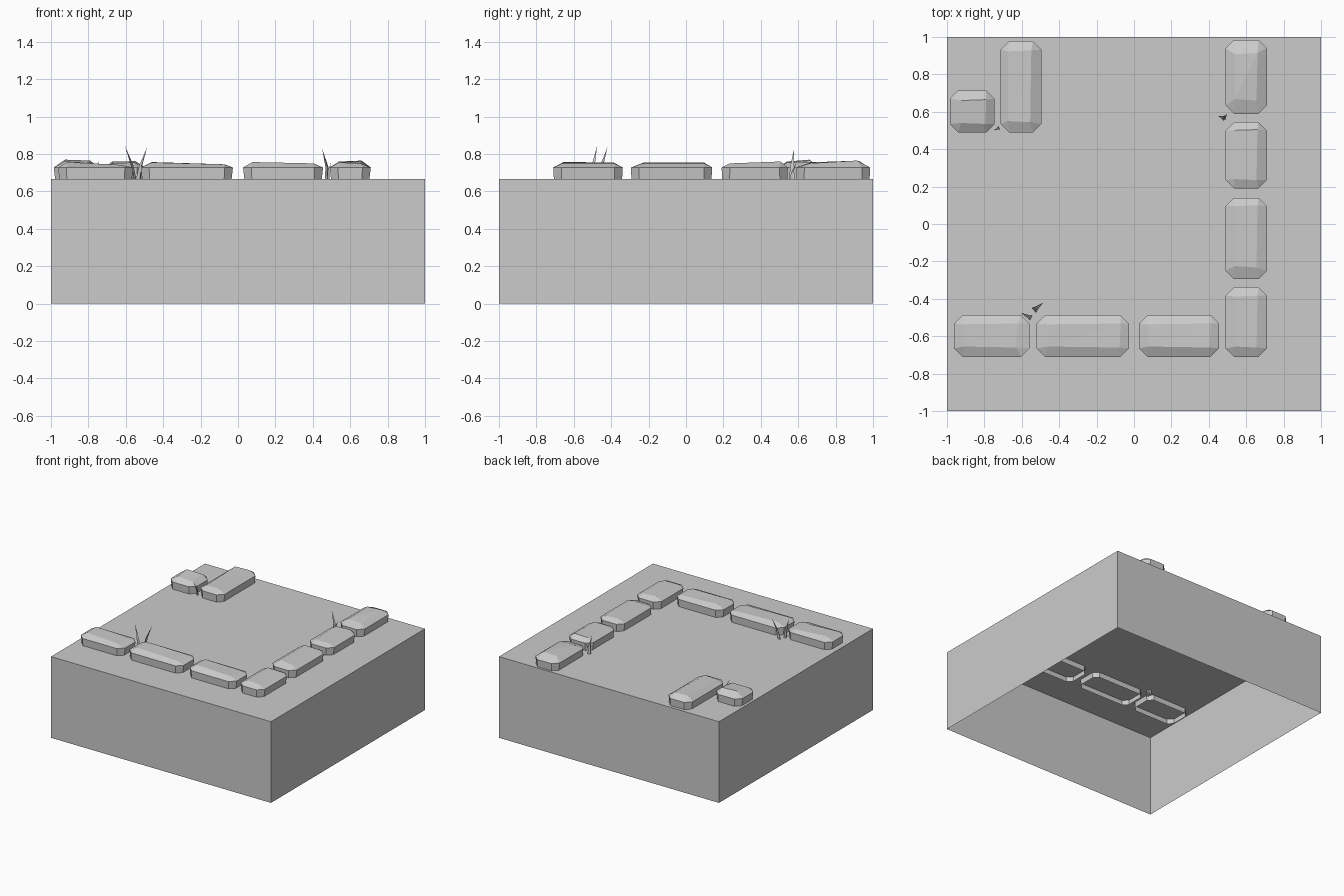
import bpy, bmesh
from mathutils import Vector

if "Cube" in bpy.data.objects:
    bpy.data.objects.remove(bpy.data.objects["Cube"])

grey = bpy.data.materials.new("plain_grey")
grey.use_nodes = True
colour = (0.6, 0.6, 0.6, 1)
grey.diffuse_color = colour
grey.node_tree.nodes["Principled BSDF"].inputs["Base Color"].default_value = colour

GROUND = 0.667


def finish(bm, name):
    bmesh.ops.recalc_face_normals(bm, faces=bm.faces)
    mesh = bpy.data.meshes.new(name)
    bm.to_mesh(mesh)
    bm.free()
    mesh.materials.append(grey)
    obj = bpy.data.objects.new(name, mesh)
    bpy.context.collection.objects.link(obj)
    return obj


# Ground block, open underneath
bm = bmesh.new()
bmesh.ops.create_cube(bm, size=1)
for v in bm.verts:
    v.co = Vector((v.co.x * 2, v.co.y * 2, (v.co.z + 0.5) * GROUND))
bm.faces.ensure_lookup_table()
bmesh.ops.delete(bm, geom=[min(bm.faces, key=lambda f: f.calc_center_median().z)],
                 context='FACES_ONLY')
finish(bm, "ground_block")


def octagon(x0, x1, y0, y1, c):
    """Rectangle with cut corners, two points per corner."""
    return [(x0, y0 + c), (x0 + c, y0), (x1 - c, y0), (x1, y0 + c),
            (x1, y1 - c), (x1 - c, y1), (x0 + c, y1), (x0, y1 - c)]


def stone(name, x0, x1, y0, y1, insets, heights):
    """Hollow paving stone: flared wall, cut corners and a sloped four-cornered cap.
    insets: left, right, front, back; heights: the cap corners, anticlockwise."""
    bm = bmesh.new()
    t = 0.012
    low = [bm.verts.new((x, y, 0.625))
           for x, y in octagon(x0 + t, x1 - t, y0 + t / 2, y1 - t / 2, 0.036)]
    rim = [bm.verts.new((x, y, 0.728)) for x, y in octagon(x0, x1, y0, y1, 0.045)]
    l, r, f, b = insets
    corners = [(x0 + l, y0 + f), (x1 - r, y0 + f * 0.9), (x1 - r * 0.9, y1 - b), (x0 + l, y1 - b * 1.1)]
    cap = [bm.verts.new((x, y, z)) for (x, y), z in zip(corners, heights)]
    for i in range(8):
        j = (i + 1) % 8
        bm.faces.new((low[i], low[j], rim[j], rim[i]))
    for k in range(4):
        n = (k + 1) % 4
        bm.faces.new((rim[2 * k], rim[2 * k + 1], cap[k]))
        bm.faces.new((rim[2 * k + 1], rim[2 * n], cap[n], cap[k]))
    bm.faces.new((cap[0], cap[1], cap[2]))
    bm.faces.new((cap[0], cap[2], cap[3]))
    finish(bm, name)


# Paving stones along the three edges
SIDE = (0.49, 0.71)
FRONT = (-0.71, -0.487)
flat = (0.755, 0.75, 0.75, 0.755)
tilt = (0.745, 0.75, 0.76, 0.755)
stone("back_stone_small", -0.985, -0.745, 0.49, 0.715, (.06, .05, .05, .05), (.76, .755, .765, .77))
stone("back_stone_long", -0.713, -0.495, 0.49, 0.978, (.04, .06, .06, .05), (.75, .755, .762, .76))
stone("side_stone_1", *SIDE, 0.588, 0.985, (.05, .055, .08, .07), (.755, .75, .765, .76))
stone("side_stone_2", *SIDE, 0.19, 0.545, (.05, .055, .05, .04), tilt)
stone("side_stone_3", *SIDE, -0.295, 0.14, (.05, .055, .07, .04), flat)
stone("side_stone_4", *SIDE, -0.71, -0.338, (.05, .055, .055, .045), flat)
stone("front_stone_1", -0.962, -0.56, *FRONT, (.05, .07, .055, .045), (.757, .742, .74, .757))
stone("front_stone_2", -0.52, -0.027, *FRONT, (.06, .05, .055, .045), (.755, .745, .745, .757))
stone("front_stone_3", 0.027, 0.455, *FRONT, (.05, .05, .055, .045), (.757, .75, .745, .755))


def blade(name, base, tip, width):
    """Three-sided blade of grass, bending outwards to a point."""
    base, tip = Vector(base), Vector(tip)
    out = Vector((tip.x - base.x, tip.y - base.y, 0)).normalized()
    side = Vector((-out.y, out.x, 0))
    mid = base.lerp(tip, 0.5) - out * 0.012
    bm = bmesh.new()
    rings = []
    for centre, w in ((base, width), (mid, width * 0.6)):
        offsets = (side * w / 2, -side * w / 2, out * w * 0.6)
        rings.append([bm.verts.new(centre + o) for o in offsets])
    end = bm.verts.new(tip)
    for i in range(3):
        j = (i + 1) % 3
        bm.faces.new((rings[0][i], rings[0][j], rings[1][j], rings[1][i]))
        bm.faces.new((rings[1][i], rings[1][j], end))
    finish(bm, name)


# Grass tufts between the stones
blade("front_grass_left", (-0.545, -0.505, 0.64), (-0.605, -0.475, 0.845), 0.03)
blade("front_grass_right", (-0.54, -0.465, 0.64), (-0.485, -0.42, 0.838), 0.035)
blade("side_grass_tall", (0.485, 0.565, 0.64), (0.45, 0.578, 0.828), 0.035)
blade("side_grass_short", (0.48, 0.56, 0.64), (0.497, 0.59, 0.755), 0.025)
blade("back_grass", (-0.72, 0.515, 0.64), (-0.75, 0.5, 0.765), 0.022)
